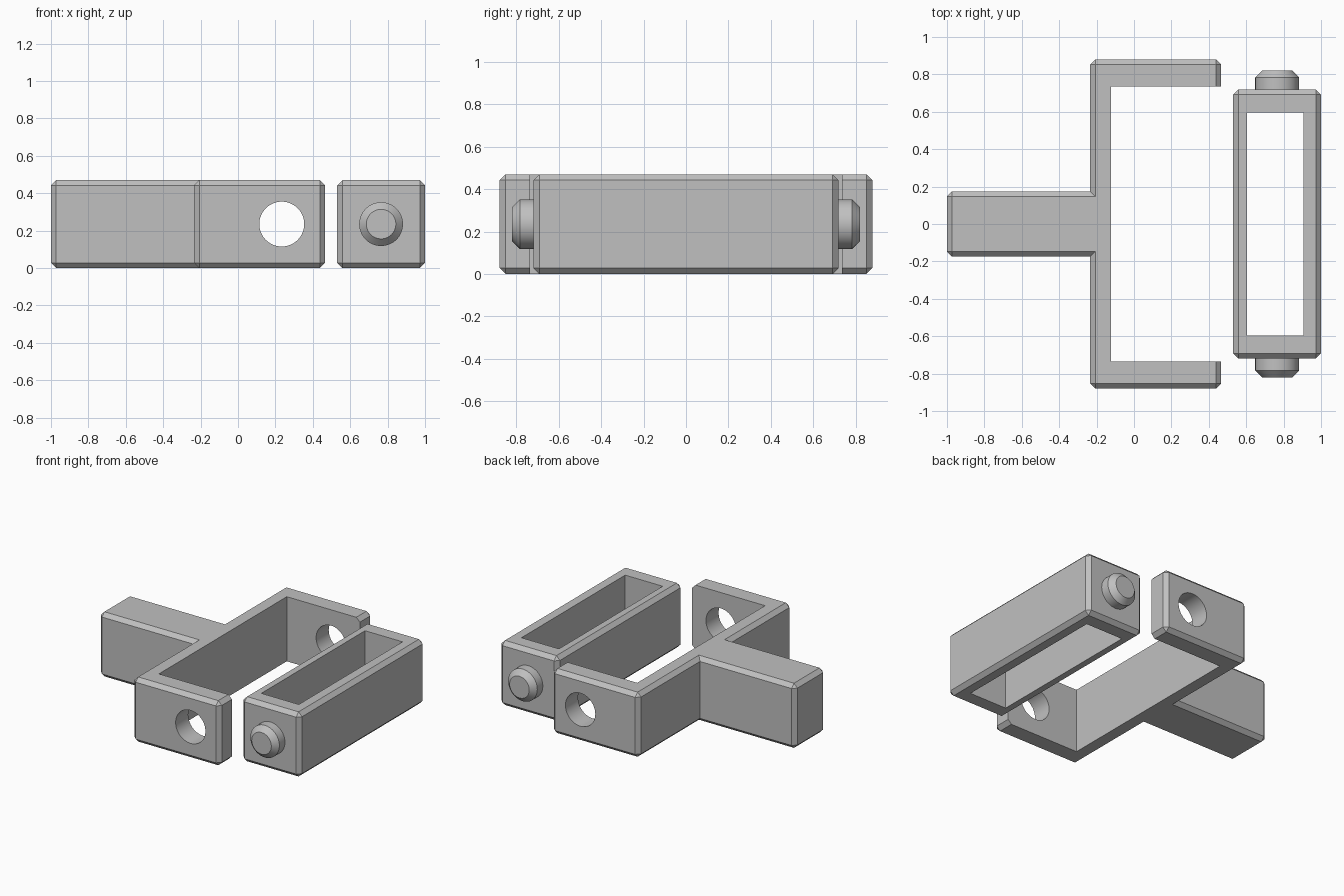
import bpy, bmesh
from math import radians
from mathutils import Matrix, Vector

if "Cube" in bpy.data.objects:
    bpy.data.objects.remove(bpy.data.objects["Cube"], do_unlink=True)

HEIGHT = 0.47
MID = HEIGHT / 2
CHAMFER = 0.028

grey = bpy.data.materials.new("plain grey")
grey.use_nodes = True
grey.diffuse_color = (0.53, 0.53, 0.53, 1)
grey.node_tree.nodes["Principled BSDF"].inputs["Base Color"].default_value = grey.diffuse_color


def finish(bm, name):
    mesh = bpy.data.meshes.new(name)
    bm.to_mesh(mesh)
    bm.free()
    mesh.materials.append(grey)
    obj = bpy.data.objects.new(name, mesh)
    bpy.context.collection.objects.link(obj)
    return obj


def box(name, low, high, chamfer=0):
    low, high = Vector(low), Vector(high)
    bm = bmesh.new()
    bmesh.ops.create_cube(bm, size=1, matrix=Matrix.Translation((low + high) / 2)
                          @ Matrix.Diagonal((*(high - low), 1)))
    if chamfer:
        bmesh.ops.bevel(bm, geom=bm.edges[:], offset=chamfer, segments=1, affect='EDGES')
    return finish(bm, name)


def rod(name, x, y_start, y_end, radius, chamfer=0):
    """Round bar along y, optionally chamfered at its y_end rim."""
    bm = bmesh.new()
    place = Matrix.Translation((x, (y_start + y_end) / 2, MID)) @ Matrix.Rotation(radians(90), 4, 'X')
    bmesh.ops.create_cone(bm, cap_ends=True, segments=64, radius1=radius, radius2=radius,
                          depth=abs(y_end - y_start), matrix=place)
    if chamfer:
        rim = [e for e in bm.edges if all(abs(v.co.y - y_end) < 1e-4 for v in e.verts)]
        bmesh.ops.bevel(bm, geom=rim, offset=chamfer, segments=1, affect='EDGES')
    return finish(bm, name)


def combine(target, tool, operation):
    """Apply a boolean and discard the tool object."""
    mod = target.modifiers.new("combine", 'BOOLEAN')
    mod.object, mod.operation, mod.solver = tool, operation, 'EXACT'
    bpy.context.view_layer.update()
    evaluated = target.evaluated_get(bpy.context.evaluated_depsgraph_get())
    mesh = bpy.data.meshes.new_from_object(evaluated)
    target.modifiers.clear()
    target.data = mesh
    bpy.data.objects.remove(tool, do_unlink=True)


def shade(obj):
    bpy.ops.object.select_all(action='DESELECT')
    obj.select_set(True)
    bpy.context.view_layer.objects.active = obj
    bpy.ops.object.shade_smooth_by_angle(angle=radians(20))


# Fork: chamfered block with a stem, an open slot and a cross bore
fork = box("fork", (-0.235, -0.88, 0), (0.466, 0.88, HEIGHT), CHAMFER)
stem = box("stem", (-1, -0.175, 0), (-0.14, 0.175, HEIGHT), CHAMFER)
combine(fork, stem, 'UNION')
combine(fork, box("slot_cutter", (-0.122, -0.735, -1), (1, 0.735, 1)), 'DIFFERENCE')
combine(fork, rod("bore_cutter", 0.234, -1, 1, 0.12), 'DIFFERENCE')
shade(fork)

# Swivel frame: chamfered block with a rectangular window through it
frame = box("swivel_frame", (0.53, -0.72, 0), (1, 0.72, HEIGHT), CHAMFER)
combine(frame, box("window_cutter", (0.605, -0.596, -1), (0.907, 0.596, 1)), 'DIFFERENCE')

# Pivot pins on both ends of the frame
for side, label in ((-1, "front"), (1, "back")):
    shade(rod(label + "_pin", 0.765, side * 0.68, side * 0.822, 0.117, 0.038))
